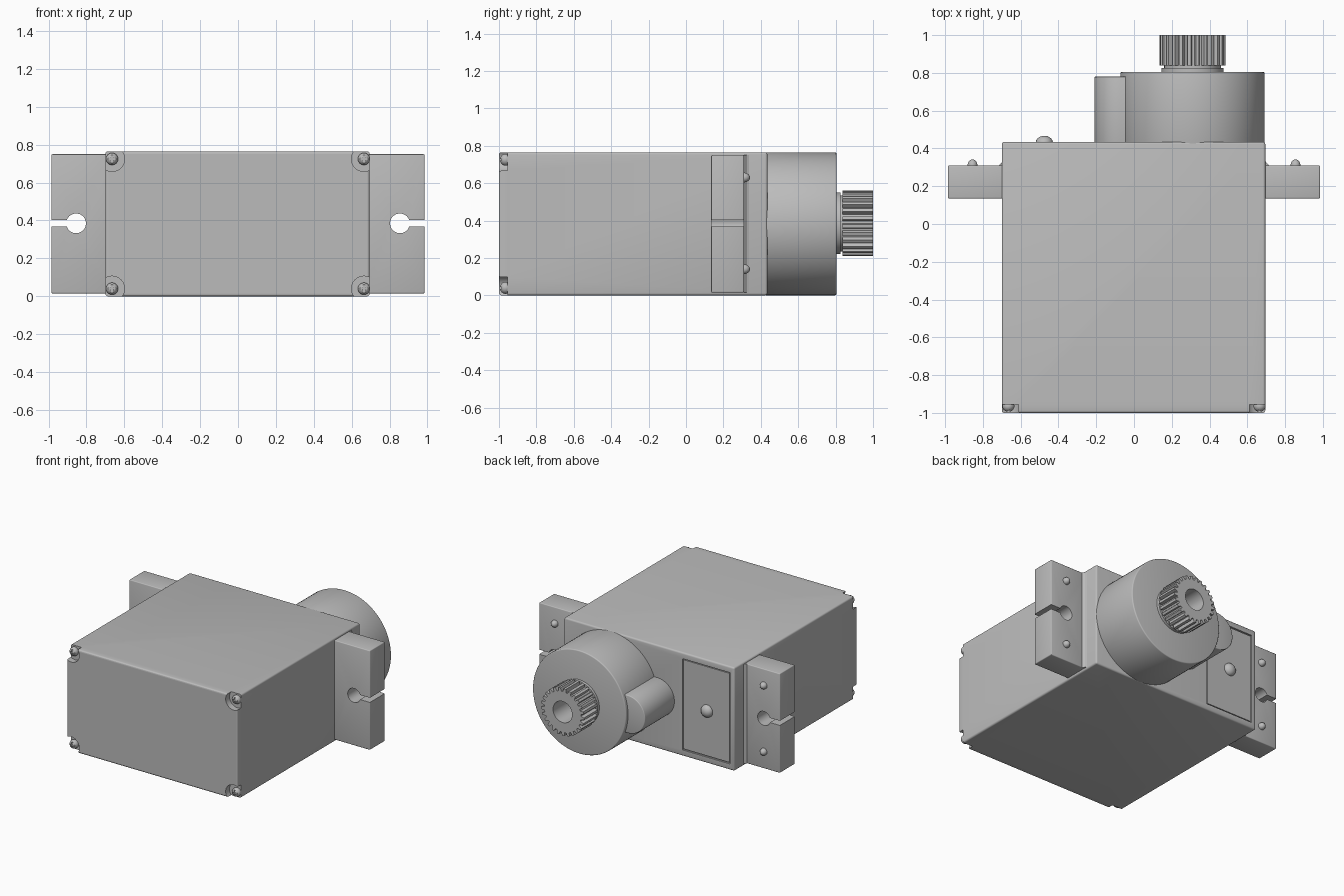
import bpy
import bmesh
import math
from mathutils import Matrix, Vector

default = bpy.data.objects.get("Cube")
if default:
    bpy.data.objects.remove(default, do_unlink=True)

grey = bpy.data.materials.new("housing grey")
grey.use_nodes = True
grey.diffuse_color = (0.5, 0.5, 0.5, 1)
grey.node_tree.nodes["Principled BSDF"].inputs["Base Color"].default_value = (0.5, 0.5, 0.5, 1)

MID = 0.385          # height of the output axis
SHAFT_X = 0.31


def finish(name, bm):
    bmesh.ops.recalc_face_normals(bm, faces=bm.faces)
    mesh = bpy.data.meshes.new(name)
    bm.to_mesh(mesh)
    bm.free()
    obj = bpy.data.objects.new(name, mesh)
    bpy.context.collection.objects.link(obj)
    mesh.materials.append(grey)
    return obj


def box(name, x, y, z):
    bm = bmesh.new()
    bmesh.ops.create_cube(bm, size=1)
    for v in bm.verts:
        v.co = Vector([(lo + hi) / 2 + c * (hi - lo) for c, (lo, hi) in zip(v.co, (x, y, z))])
    return finish(name, bm)


def prism(name, outline, y0, y1):
    """Extrude an (x, z) outline along y."""
    bm = bmesh.new()
    face = bm.faces.new([bm.verts.new((x, y0, z)) for x, z in outline])
    ext = bmesh.ops.extrude_face_region(bm, geom=[face])
    verts = [g for g in ext["geom"] if isinstance(g, bmesh.types.BMVert)]
    bmesh.ops.translate(bm, verts=verts, vec=(0, y1 - y0, 0))
    return finish(name, bm)


def arc(x, z, r, start=0, end=360, n=48):
    steps = n if end - start == 360 else n + 1
    angles = [math.radians(start + (end - start) * i / n) for i in range(steps)]
    return [(x + r * math.cos(a), z + r * math.sin(a)) for a in angles]


def dome(name, x, y, z, r, height):
    """Screw head bulging toward +y (or -y for negative height)."""
    bm = bmesh.new()
    bmesh.ops.create_uvsphere(bm, u_segments=20, v_segments=12, radius=1)
    bmesh.ops.transform(bm, verts=bm.verts,
                        matrix=Matrix.Translation((x, y, z)) @ Matrix.Diagonal((r, abs(height), r, 1)))
    return finish(name, bm)


def activate(obj):
    bpy.ops.object.select_all(action="DESELECT")
    obj.select_set(True)
    bpy.context.view_layer.objects.active = obj


def cut(obj, *cutters):
    for cutter in cutters:
        mod = obj.modifiers.new("cut", "BOOLEAN")
        mod.operation = "DIFFERENCE"
        mod.solver = "EXACT"
        mod.object = cutter
        activate(obj)
        bpy.ops.object.modifier_apply(modifier=mod.name)
        bpy.data.objects.remove(cutter, do_unlink=True)


def soften(obj, width):
    mod = obj.modifiers.new("bevel", "BEVEL")
    mod.width = width
    mod.segments = 3
    mod.limit_method = "ANGLE"
    activate(obj)
    bpy.ops.object.modifier_apply(modifier=mod.name)


def smooth(obj):
    activate(obj)
    bpy.ops.object.shade_smooth_by_angle(angle=math.radians(35))


# Main case with rounded edges and four corner screw pockets
case = box("case", (-0.7, 0.695), (-1, 0.435), (0, 0.765))
soften(case, 0.012)
for sx in (-1, 1):
    for z in (0.04, 0.725):
        x = sx * 0.665
        cut(case, prism("pocket", arc(x, z, 0.066), -1.1, -0.955))
        head = dome("corner_screw", x, -0.965, z, 0.032, -0.03)
        cut(head,
            box("slot", (x - 0.022, x + 0.022), (-1.1, -0.985), (z - 0.005, z + 0.005)),
            box("slot", (x - 0.005, x + 0.005), (-1.1, -0.985), (z - 0.022, z + 0.022)))
        smooth(head)

# Recessed cover panel on the back, leaving a thin seam around the plate
cut(case, box("recess", (-0.665, -0.275), (0.423, 0.6), (0.045, 0.72)))
smooth(case)
box("cover_panel", (-0.657, -0.283), (0.42, 0.431), (0.053, 0.712))
smooth(dome("cover_screw", -0.475, 0.43, MID, 0.046, 0.037))

# Mounting flanges with open keyhole slots and small rivets
for side, sx in (("left", 1), ("right", -1)):
    inner, outer = sorted((sx * 0.67, sx * 0.985))
    flange = box(side + "_flange", (inner, outer), (0.135, 0.31), (0.015, 0.75))
    soften(flange, 0.006)
    cut(flange,
        prism("hole", arc(sx * 0.855, MID, 0.052), 0, 0.5),
        box("slot", sorted((sx * 0.86, sx * 1.1)), (0, 0.5), (MID - 0.017, MID + 0.017)))
    smooth(flange)
    for z in (0.14, 0.63):
        smooth(dome(side + "_rivet", sx * 0.855, 0.31, z, 0.026, 0.032))
    # Small fillet where the flange meets the case
    gusset = [(sx * 0.68, 0.31), (sx * 0.715, 0.31), (sx * 0.7, 0.325), (sx * 0.692, 0.345), (sx * 0.68, 0.345)]
    fillet = prism(side + "_fillet", gusset, 0.015, 0.75)
    for v in fillet.data.vertices:
        v.co = (v.co.x, v.co.z, v.co.y)
    fillet.data.flip_normals()

# Gear housing: large round boss and a smaller lobe beside it
boss = prism("gear_boss", arc(SHAFT_X, 0.3825, 0.382, n=96), 0.42, 0.805)
soften(boss, 0.008)
smooth(boss)
lobe = prism("gear_lobe", arc(-0.07, MID, 0.14, 90, 270, 32) + [(0.1, MID - 0.14), (0.1, MID + 0.14)], 0.42, 0.78)
soften(lobe, 0.006)
smooth(lobe)

# Output shaft: plain collar and toothed spline with a central bore
collar = prism("shaft_collar", arc(SHAFT_X, MID, 0.165), 0.79, 0.825)
smooth(collar)
neck = prism("shaft_neck", arc(SHAFT_X, MID, 0.15), 0.8, 0.85)
smooth(neck)
TEETH = 25
profile = []
for i in range(TEETH):
    for part, r in ((0.0, 0.15), (0.3, 0.15), (0.45, 0.175), (0.85, 0.175)):
        a = 2 * math.pi * (i + part) / TEETH
        profile.append((SHAFT_X + r * math.cos(a), MID + r * math.sin(a)))
spline = prism("output_spline", profile, 0.838, 1.0)
for part in (spline, neck):
    cut(part, prism("bore", arc(SHAFT_X, MID, 0.078), 0.815, 1.1))
smooth(spline)
